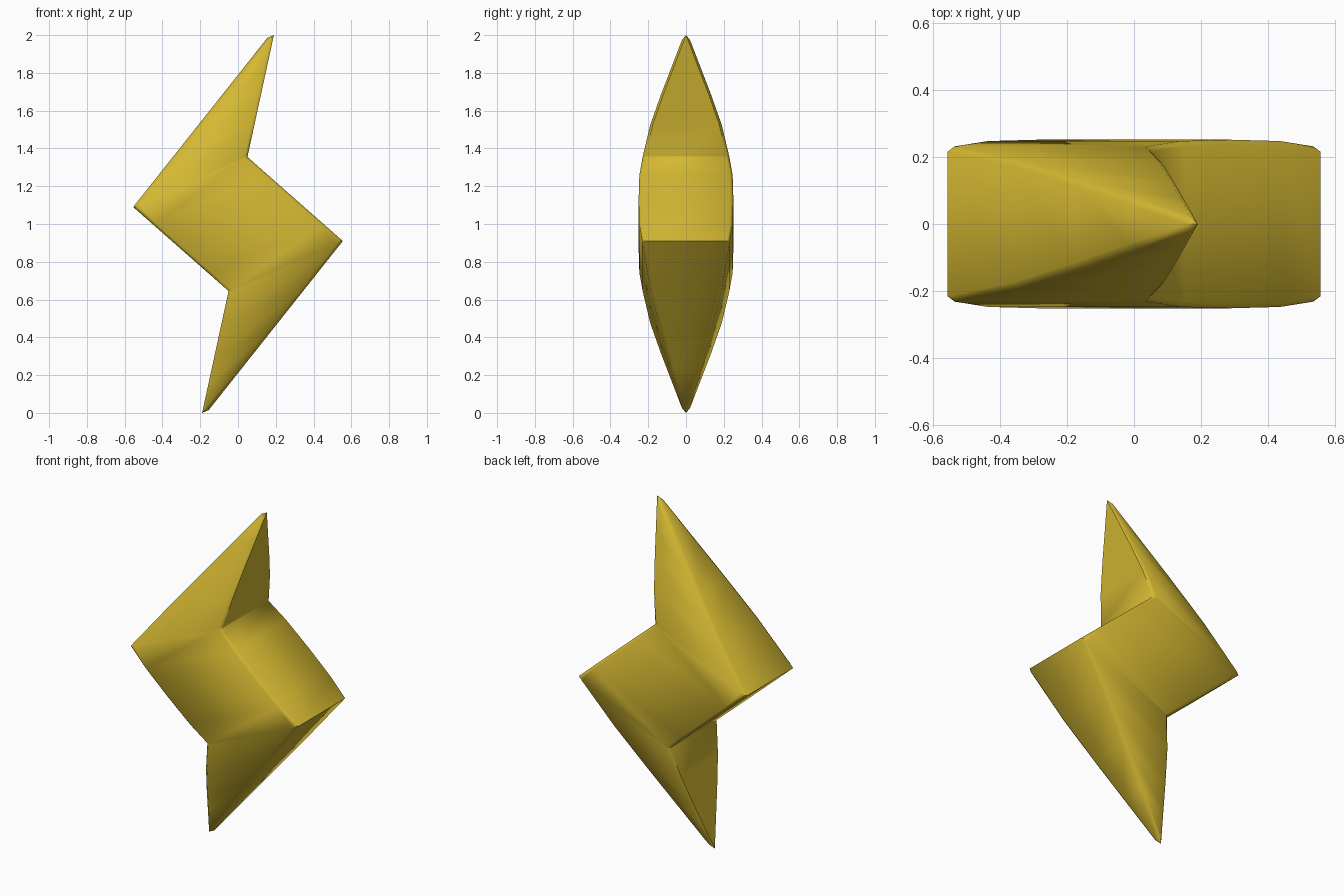
import bpy, bmesh
from mathutils import Vector

if "Cube" in bpy.data.objects:
    bpy.data.objects.remove(bpy.data.objects["Cube"])

# lightning bolt outline (x, z about the centre); other half is a 180 degree turn
half = [(0.19, 1.0), (0.155, 0.985), (-0.555, 0.09), (-0.05, -0.355)]
outline = half + [(-x, -z) for x, z in half]

# half thickness as a function of distance along a tilted axis
AXIS = Vector((-0.405, 0, 0.914))
TABLE = [(0, .236), (.18, .232), (.309, .215), (.449, .175), (.589, .115), (.836, 0)]
BEVEL = 0.015


def thickness(co):
    u = abs(co.dot(AXIS))
    for (a, ya), (b, yb) in zip(TABLE, TABLE[1:]):
        if u <= b:
            return ya + (yb - ya) * (u - a) / (b - a)
    return 0.0


bm = bmesh.new()
face = bm.faces.new([bm.verts.new((x, 0, z)) for x, z in outline])
bm.normal_update()

# narrow bevel ring inside the outline
bmesh.ops.inset_region(bm, faces=[face], thickness=BEVEL, use_even_offset=True, use_boundary=True)

# slice across the tilted axis so the face can curve
cuts = sorted({s * u for u, _ in TABLE[:-1] for s in (-1, 1)} | {-.71, .71, -.09, .09})
for u in cuts:
    bmesh.ops.bisect_plane(bm, geom=bm.verts[:] + bm.edges[:] + bm.faces[:], dist=1e-5,
                           plane_co=AXIS * u, plane_no=AXIS)

# raise the front sheet, copy it to the back and wall the rim
rim = [e for e in bm.edges if e.is_boundary]
rim_verts = {v for e in rim for v in e.verts}
front = bm.verts[:]
copy = bmesh.ops.duplicate(bm, geom=bm.verts[:] + bm.edges[:] + bm.faces[:])
twin = copy["vert_map"]
for v in front:
    y = thickness(v.co) + (0 if v in rim_verts else BEVEL)
    twin[v].co.y = y
    v.co.y = -y
for e in rim:
    a, b = e.verts
    bm.faces.new((a, b, twin[b], twin[a]))
bmesh.ops.remove_doubles(bm, verts=bm.verts[:], dist=1e-3)
bmesh.ops.triangulate(bm, faces=[f for f in bm.faces if len(f.verts) > 4])
bmesh.ops.recalc_face_normals(bm, faces=bm.faces[:])
bmesh.ops.translate(bm, verts=bm.verts[:], vec=(0, 0, 1))

mesh = bpy.data.meshes.new("lightning_bolt")
bm.to_mesh(mesh)
bm.free()
bolt = bpy.data.objects.new("lightning_bolt", mesh)
bpy.context.collection.objects.link(bolt)

gold = bpy.data.materials.new("golden yellow")
gold.diffuse_color = (0.66, 0.48, 0.032, 1)
gold.use_nodes = True
gold.node_tree.nodes["Principled BSDF"].inputs["Base Color"].default_value = gold.diffuse_color
mesh.materials.append(gold)

bpy.context.view_layer.objects.active = bolt
bolt.select_set(True)
bpy.ops.object.shade_smooth_by_angle(angle=0.87)
